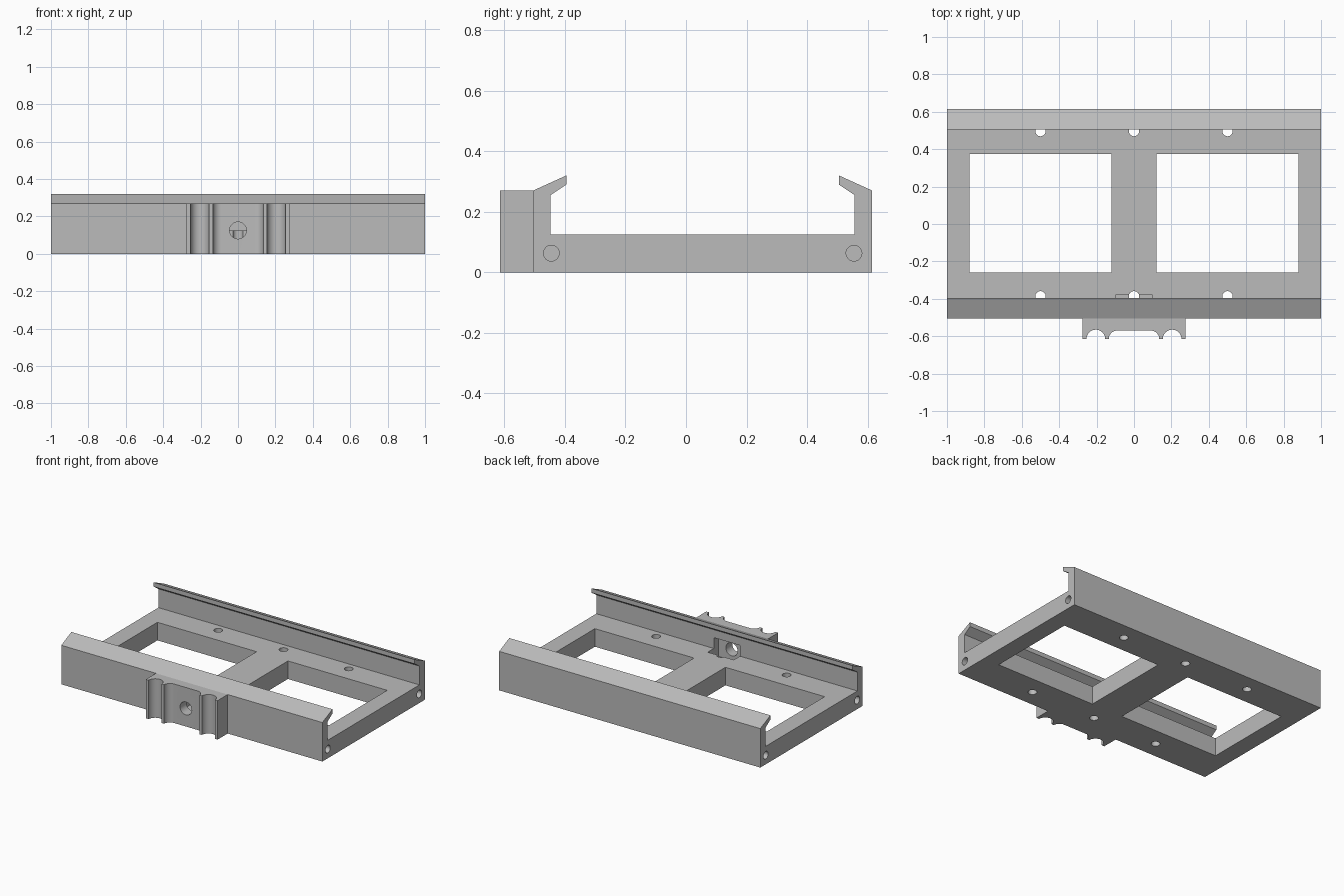
import bpy, bmesh, math
from mathutils import Matrix, Vector

cube = bpy.data.objects.get("Cube")
if cube:
    bpy.data.objects.remove(cube, do_unlink=True)

grey = bpy.data.materials.new("plain grey")
grey.use_nodes = True
COLOUR = (0.5, 0.5, 0.5, 1)
grey.diffuse_color = COLOUR
grey.node_tree.nodes["Principled BSDF"].inputs["Base Color"].default_value = COLOUR


def finish(bm, name):
    bmesh.ops.recalc_face_normals(bm, faces=bm.faces)
    mesh = bpy.data.meshes.new(name)
    bm.to_mesh(mesh)
    bm.free()
    mesh.materials.append(grey)
    obj = bpy.data.objects.new(name, mesh)
    bpy.context.collection.objects.link(obj)
    return obj


def prism(name, points, offset):
    """Extrude a closed outline of 3D points along an offset."""
    bm = bmesh.new()
    face = bm.faces.new([bm.verts.new(p) for p in points])
    moved = bmesh.ops.extrude_face_region(bm, geom=[face], use_keep_orig=True)
    verts = [v for v in moved["geom"] if isinstance(v, bmesh.types.BMVert)]
    bmesh.ops.translate(bm, verts=verts, vec=offset)
    return finish(bm, name)


def box(low, high):
    bm = bmesh.new()
    low, high = Vector(low), Vector(high)
    matrix = Matrix.Translation((low + high) / 2) @ Matrix.Diagonal((*(high - low), 1))
    bmesh.ops.create_cube(bm, size=1, matrix=matrix)
    return finish(bm, "cutter")


def rod(centre, radius, length, axis):
    turn = Vector((0, 0, 1)).rotation_difference(Vector(axis)).to_matrix().to_4x4()
    bm = bmesh.new()
    bmesh.ops.create_cone(bm, cap_ends=True, segments=32, radius1=radius, radius2=radius,
                          depth=length, matrix=Matrix.Translation(centre) @ turn)
    return finish(bm, "cutter")


def cut(target, cutter):
    cutter.hide_render = True
    mod = target.modifiers.new("cut", "BOOLEAN")
    mod.operation = "DIFFERENCE"
    mod.solver = "EXACT"
    mod.object = cutter
    bpy.context.view_layer.objects.active = target
    bpy.ops.object.modifier_apply(modifier=mod.name)
    bpy.data.objects.remove(cutter, do_unlink=True)


# Tray: a channel with inward sloping lips, symmetric about MID
MID, HALF = 0.055, 0.56
rail = [(HALF, 0), (HALF, 0.27), (0.45, 0.32), (0.45, 0.29), (0.502, 0.255), (0.502, 0.125)]
profile = [(MID + y, z) for y, z in rail] + [(MID - y, z) for y, z in reversed(rail)]
tray = prism("tray", [(-1, y, z) for y, z in profile], (2, 0, 0))

# Floor windows and blind bores in both ends
for side in (-1, 1):
    x1, x2 = sorted((side * 0.12, side * 0.88))
    cut(tray, box((x1, -0.26, -0.1), (x2, 0.375, 0.2)))
    for y in (MID - 0.5, MID + 0.5):
        cut(tray, rod((side, y, 0.063), 0.026, 0.4, (1, 0, 0)))

# Screw holes through the floor
for x in (-0.5, 0, 0.5):
    for y in (MID - 0.442, MID + 0.442):
        cut(tray, rod((x, y, 0.05), 0.028, 0.24, (0, 0, 1)))

# Nut pocket behind the clip
cut(tray, box((-0.1, -0.5, 0.05), (0.1, -0.38, 0.2)))

# Clip block with a wide recess and two rounded grooves
FRONT, BACK = -0.615, -0.505


def arc(cx, radius, start, end, steps):
    angles = [math.radians(start + (end - start) * i / steps) for i in range(steps + 1)]
    return [(cx + radius * math.cos(a), FRONT + radius * math.sin(a)) for a in angles]


half = [(-0.275, BACK), (-0.275, FRONT)] + arc(-0.204, 0.05, 180, 0, 20) + arc(-0.09, 0.045, 180, 90, 10)
outline = half + [(-x, y) for x, y in reversed(half)]
clip = prism("clip_block", [(x, y, 0) for x, y in outline], (0, 0, 0.27))

# Bolt hole through clip and wall
for part in (tray, clip):
    cut(part, rod((0, -0.53, 0.125), 0.045, 0.24, (0, 1, 0)))

# Smooth curved walls, crisp edges
for part in (tray, clip):
    bpy.ops.object.select_all(action="DESELECT")
    part.select_set(True)
    bpy.context.view_layer.objects.active = part
    bpy.ops.object.shade_smooth_by_angle(angle=math.radians(30))
